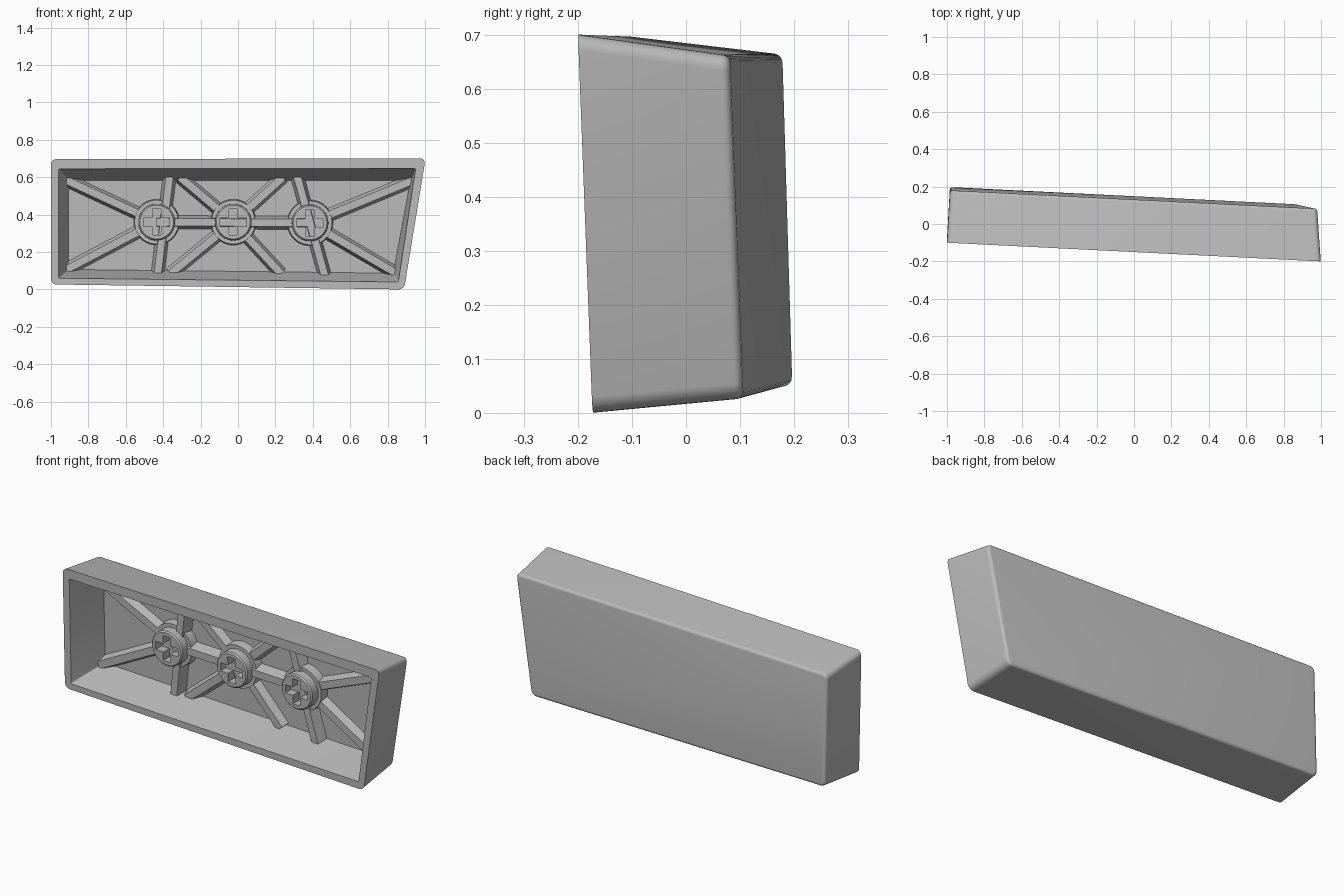
import bpy, bmesh, math
from mathutils import Vector

if "Cube" in bpy.data.objects:
    bpy.data.objects.remove(bpy.data.objects["Cube"])

grey = bpy.data.materials.new("plain grey")
grey.use_nodes = True
grey.diffuse_color = (0.5, 0.5, 0.5, 1)
grey.node_tree.nodes["Principled BSDF"].inputs["Base Color"].default_value = (0.5, 0.5, 0.5, 1)

DEPTH = 0.279    # rim to back face
FLOOR = 0.222    # rim to cavity floor


def place(p, depth):
    """Point (x, z) at a depth behind the tilted rim plane."""
    return Vector((p[0], -0.129 + depth - 0.05 * p[0] - 0.03 * p[1], p[1]))


def loft(name, rings):
    """Closed solid through a list of (outline, depth) rings."""
    bm = bmesh.new()
    loops = [[bm.verts.new(place(p, d)) for p in pts] for pts, d in rings]
    n = len(loops[0])
    for a, b in zip(loops, loops[1:]):
        for i in range(n):
            j = (i + 1) % n
            bm.faces.new((a[i], a[j], b[j], b[i]))
    bm.faces.new(loops[0])
    bm.faces.new(loops[-1])
    bmesh.ops.recalc_face_normals(bm, faces=bm.faces)
    mesh = bpy.data.meshes.new(name)
    bm.to_mesh(mesh)
    bm.free()
    obj = bpy.data.objects.new(name, mesh)
    bpy.context.collection.objects.link(obj)
    mesh.materials.append(grey)
    return obj


def edge_dirs(pts, i):
    p = pts[i]
    u = (pts[i - 1] - p).normalized()
    v = (pts[(i + 1) % len(pts)] - p).normalized()
    return p, u, v


def rounded(corners, radius, inset=0.0, steps=6):
    """Outline with inset edges and rounded corners."""
    pts = [Vector(c) for c in corners]
    out = []
    for i in range(len(pts)):
        p, u, v = edge_dirs(pts, i)
        c = p + (u + v) * (inset + radius)
        for k in range(steps + 1):
            a = math.pi / 2 * k / steps
            out.append(c - (v * math.cos(a) + u * math.sin(a)) * radius)
    return out


def circle(c, r, n=40):
    return [(c[0] + r * math.cos(math.tau * i / n), c[1] + r * math.sin(math.tau * i / n))
            for i in range(n)]


def smooth(obj):
    bpy.ops.object.select_all(action='DESELECT')
    obj.select_set(True)
    bpy.context.view_layer.objects.active = obj
    bpy.ops.object.shade_smooth_by_angle(angle=math.radians(30))


# Hollow cap: slanted outline, drafted walls, rounded back edge
front = [(-1, 0.027), (0.888, 0), (1.003, 0.701), (-1, 0.697)]
back = [(-0.985, 0.05), (0.873, 0.025), (0.985, 0.664), (-0.985, 0.666)]
opening = [(-0.96, 0.06), (0.857, 0.04), (0.95, 0.648), (-0.96, 0.645)]
floor = [(-0.905, 0.107), (0.83, 0.087), (0.922, 0.582), (-0.905, 0.584)]
r = 0.016
rings = []
for k in range(6):
    a = math.pi / 2 * k / 5
    inset = r * (1 - math.sin(a))
    rings.append((rounded(back, 0.03 - inset, inset), DEPTH - r * (1 - math.cos(a))))
rings += [(rounded(front, 0.03), 0),
          (rounded(opening, 0.008), 0),
          (rounded(floor, 0.006), FLOOR)]
smooth(loft("cap_shell", rings))

# Stems with a collar and a cross-shaped socket
stems = {"right": (-0.435, 0.36), "middle": (-0.025, 0.36), "left": (0.385, 0.356)}
L, W = 0.07, 0.023
quarter = [(L, -W), (L, W), (W, W)]
for side, c in stems.items():
    stem = loft(side + "_stem", [(circle(c, 0.09), 0.118), (circle(c, 0.097), 0.125),
                                 (circle(c, 0.1), 0.25)])
    cross = []
    for x, z in quarter:
        cross.append((x, z))
    for turn in range(3):
        cross += [(-z, x) for x, z in cross[-3:]]
    cross = [(c[0] + x, c[1] + z) for x, z in cross]
    cutter = loft("socket_cutter", [(cross, 0.09), (cross, 0.2)])
    cutter.hide_render = True
    mod = stem.modifiers.new("socket", 'BOOLEAN')
    mod.operation = 'DIFFERENCE'
    mod.solver = 'EXACT'
    mod.object = cutter
    bpy.context.view_layer.objects.active = stem
    bpy.ops.object.modifier_apply(modifier=mod.name)
    bpy.data.objects.remove(cutter)
    smooth(stem)
    smooth(loft(side + "_collar", [(circle(c, 0.118), 0.172), (circle(c, 0.125), 0.25)]))


# Tapered ribs on the cavity floor
def rib(name, a, b, top=0.02, base=0.038, height=0.06):
    a, b = Vector(a), Vector(b)
    t = (b - a).normalized()
    s = Vector((-t.y, t.x))

    def strip(w):
        return [a + s * w, b + s * w, b - s * w, a - s * w]
    loft(name, [(strip(top), FLOOR - height), (strip(base), FLOOR + 0.01)])


R, M, F = stems["right"], stems["middle"], stems["left"]
rib("centre_rib", R, F)
rib("right_upright_rib", (-0.43, 0.08), (-0.365, 0.61))
rib("left_upright_rib", (0.465, 0.07), (0.315, 0.61))
ends = [("right_upper", R, (-0.92, 0.585)), ("right_lower", R, (-0.92, 0.105)),
        ("middle_upper_right", M, (-0.31, 0.6)), ("middle_lower_right", M, (-0.36, 0.085)),
        ("middle_upper_left", M, (0.24, 0.6)), ("middle_lower_left", M, (0.23, 0.085)),
        ("left_upper", F, (0.94, 0.585)), ("left_lower", F, (0.84, 0.09))]
for name, start, end in ends:
    rib(name + "_rib", start, end, height=0.045)
